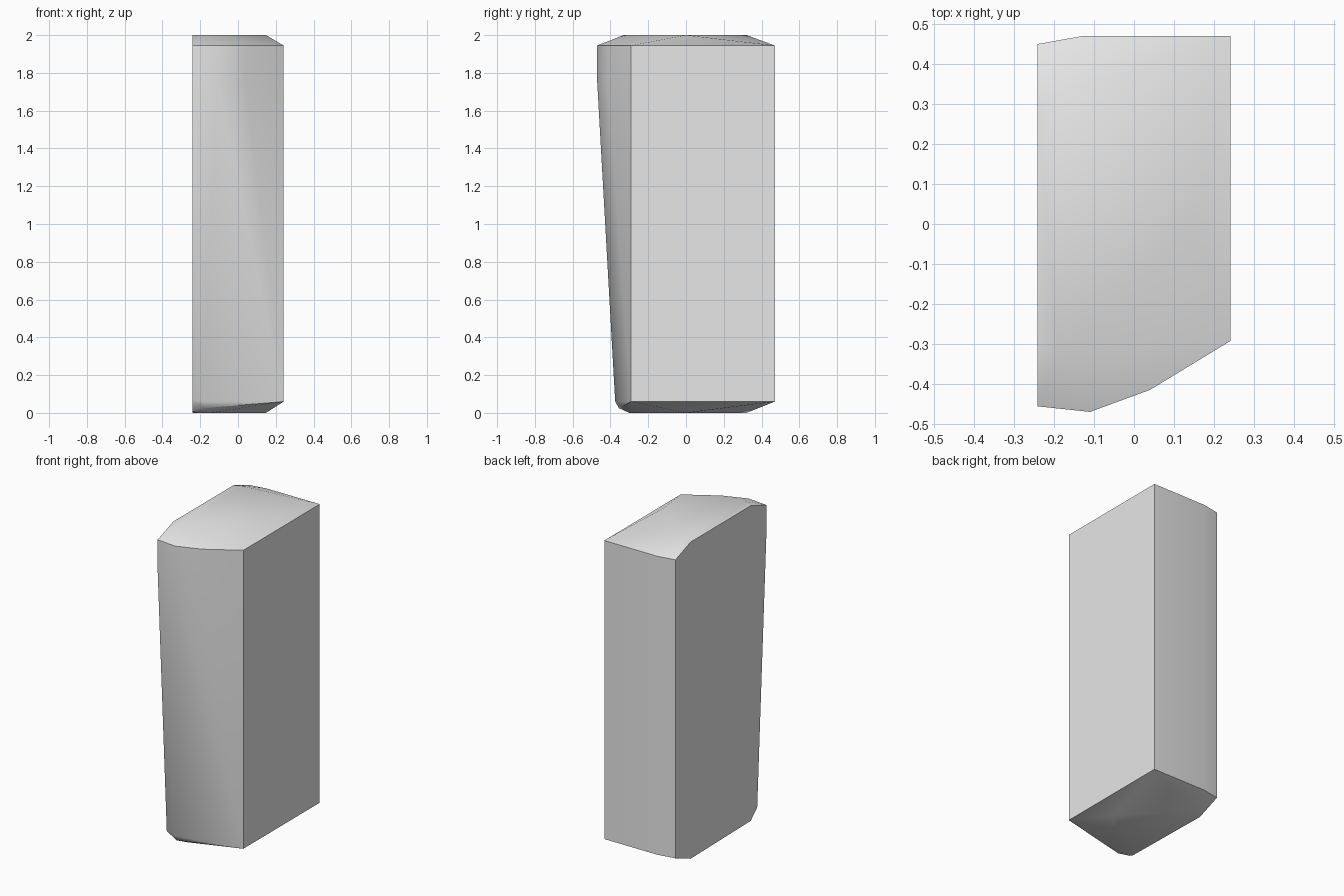
import bpy, bmesh, math

cube = bpy.data.objects.get("Cube")
if cube:
    bpy.data.objects.remove(cube, do_unlink=True)

# Half width, and the heights of the upper and lower shoulders
W, TOP, HIGH, LOW = 0.242, 2.0, 1.945, 0.06

# Shoulder outline, shared by back and right side at both ends
back = [(W, -0.292), (W, 0.47), (-0.13, 0.47), (-W, 0.45)]
front = [(0.04, -0.415), (-0.11, -0.47), (-W, -0.456)]
crown = [(0.148, 0), (0.11, -0.03), (-0.19, -0.33), (-W, -0.30),
         (-W, 0.30), (-0.20, 0.32)]
base = [(0.148, 0), (0.11, -0.03), (-0.15, -0.30), (-0.22, -0.30),
        (-W, 0.30), (-0.20, 0.32)]
toe = [(-0.19, -0.375, LOW), (-W, -0.365, LOW + 0.01),
       (-0.18, -0.355, 0.025), (-W, -0.30, 0.01)]


def at(outline, z):
    return [(x, y, z) for x, y in outline]


points = (at(back, HIGH) + at(back, LOW) + at(front, HIGH) + at(front, 1.75)
          + at(crown, TOP) + at(base, 0) + toe)

# Faceted stone block: skin over the outlines
bm = bmesh.new()
for p in points:
    bm.verts.new(p)
bmesh.ops.convex_hull(bm, input=bm.verts)
loose = [v for v in bm.verts if not v.link_faces]
bmesh.ops.delete(bm, geom=loose, context='VERTS')
bmesh.ops.dissolve_limit(bm, angle_limit=math.radians(0.5),
                         verts=bm.verts, edges=bm.edges)
bmesh.ops.recalc_face_normals(bm, faces=bm.faces)
mesh = bpy.data.meshes.new("stone_block")
bm.to_mesh(mesh)
bm.free()
block = bpy.data.objects.new("stone_block", mesh)
bpy.context.collection.objects.link(block)

# Plain light grey
grey = bpy.data.materials.new("light_grey")
grey.use_nodes = True
colour = (0.8, 0.8, 0.8, 1)
grey.diffuse_color = colour
grey.node_tree.nodes["Principled BSDF"].inputs["Base Color"].default_value = colour
mesh.materials.append(grey)

# Soft facets, crisp outer edges
bpy.ops.object.select_all(action='DESELECT')
block.select_set(True)
bpy.context.view_layer.objects.active = block
bpy.ops.object.shade_smooth_by_angle(angle=math.radians(30))
